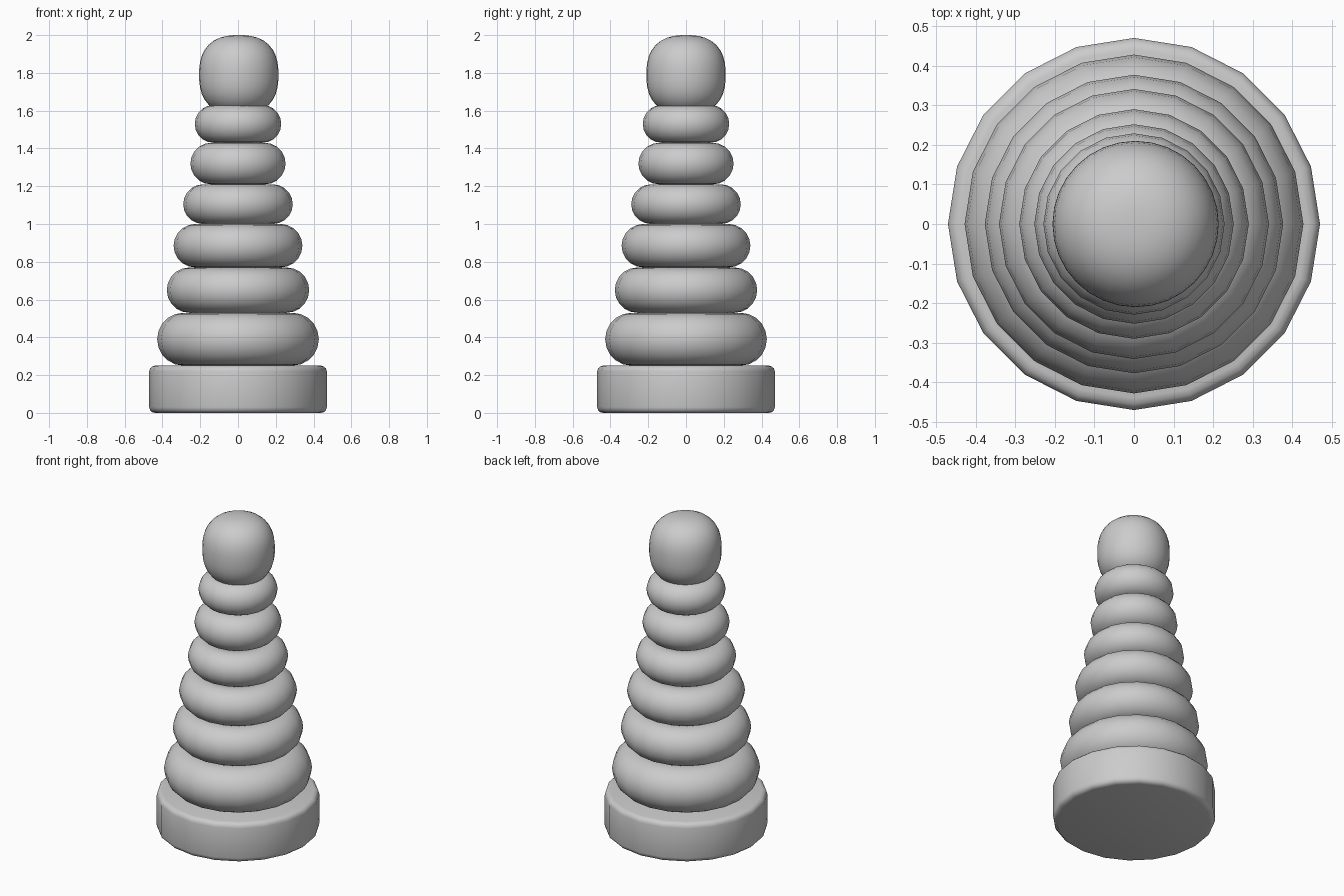
import bpy, math
from math import sin, cos, pi, copysign

cube = bpy.data.objects.get("Cube")
if cube:
    bpy.data.objects.remove(cube, do_unlink=True)

grey = bpy.data.materials.new("plain grey")
grey.use_nodes = True
colour = (0.6, 0.6, 0.6, 1)
grey.diffuse_color = colour
grey.node_tree.nodes["Principled BSDF"].inputs["Base Color"].default_value = colour


def finish(name, angle):
    obj = bpy.context.object
    obj.name = name
    obj.data.materials.append(grey)
    bpy.ops.object.shade_smooth_by_angle(angle=math.radians(angle))
    return obj


def cylinder(name, radius, low, high, sides):
    bpy.ops.mesh.primitive_cylinder_add(vertices=sides, radius=radius, depth=high - low,
                                        location=(0, 0, (low + high) / 2))
    return bpy.context.object


# Base with softened rims
base = cylinder("base", 0.47, 0, 0.25, 20)
bevel = base.modifiers.new("rim", "BEVEL")
bevel.width = 0.03
bevel.segments = 3
bevel.limit_method = "ANGLE"
bevel.angle_limit = math.radians(40)
bpy.ops.object.modifier_apply(modifier="rim")
finish("base", 35)

# Pole through the rings
cylinder("pole", 0.06, 0.2, 1.7, 20)
finish("pole", 35)

# Stacked rings, each resting on the one below
radii = [0.428, 0.377, 0.341, 0.29, 0.252, 0.229]
levels = [0.25, 0.53, 0.77, 1.0, 1.21, 1.43, 1.63]
for i, radius in enumerate(radii):
    low, high = levels[i], levels[i + 1]
    minor = (high - low) / 2
    bpy.ops.mesh.primitive_torus_add(major_segments=20, minor_segments=20,
                                     major_radius=radius - minor, minor_radius=minor,
                                     location=(0, 0, (low + high) / 2))
    finish(f"ring_{i + 1}", 60)

# Top ball, slightly squared in profile
bpy.ops.mesh.primitive_uv_sphere_add(segments=32, ring_count=20, radius=1,
                                     location=(0.004, 0, 1.79))
ball = bpy.context.object
for v in ball.data.vertices:
    flat = math.hypot(v.co.x, v.co.y)
    stretch = (flat ** 2.5 + abs(v.co.z) ** 2.5) ** (-1 / 2.5)
    v.co *= 0.21 * stretch
finish("top_ball", 60)
